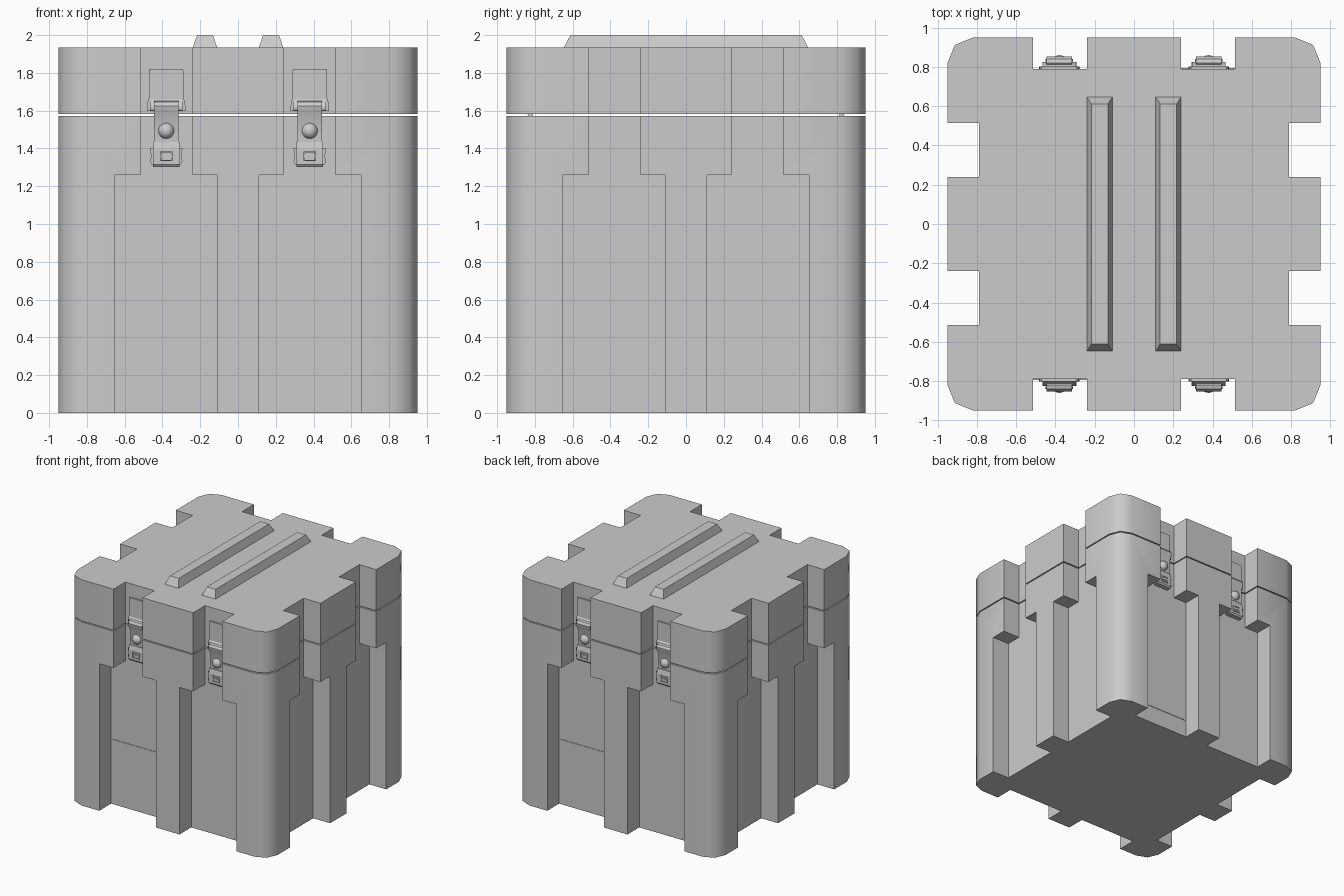
import bpy, bmesh, math
from mathutils import Vector

if "Cube" in bpy.data.objects:
    bpy.data.objects.remove(bpy.data.objects["Cube"])

WALL = 0.79   # recessed wall distance from the centre


def finish(name, bm, angle=None):
    bmesh.ops.recalc_face_normals(bm, faces=bm.faces)
    me = bpy.data.meshes.new(name)
    bm.to_mesh(me)
    bm.free()
    ob = bpy.data.objects.new(name, me)
    bpy.context.collection.objects.link(ob)
    if angle:
        smooth(ob, angle)
    return ob


def smooth(ob, angle):
    bpy.ops.object.select_all(action='DESELECT')
    ob.select_set(True)
    bpy.context.view_layer.objects.active = ob
    bpy.ops.object.shade_smooth_by_angle(angle=math.radians(angle))


def prism(bm, pts, offset):
    """Closed prism from a 3D polygon swept along offset."""
    a = [bm.verts.new(p) for p in pts]
    b = [bm.verts.new(Vector(p) + Vector(offset)) for p in pts]
    bm.faces.new(a)
    bm.faces.new(b[::-1])
    for i in range(len(a)):
        j = (i + 1) % len(a)
        bm.faces.new((a[i], b[i], b[j], a[j]))


# Cutter: stepped recesses, two on each of the four sides
bm = bmesh.new()
for c in (-1, 1):
    step = [(0.11, -0.1), (0.65, -0.1), (0.65, 1.26), (0.515, 1.26),
            (0.515, 2.2), (0.24, 2.2), (0.24, 1.26), (0.11, 1.26)]
    for s in (-1, 1):
        prism(bm, [(c * u, s * WALL, z) for u, z in step], (0, s * 0.4, 0))
        prism(bm, [(s * WALL, c * u, z) for u, z in step], (s * 0.4, 0, 0))
cutter = finish("recess_cutter", bm)
cutter.hide_render = True
cutter.hide_viewport = False

# Crate body and lid: chamfer-rounded blocks with the recesses removed
corner = [(0.95, 0.82), (0.912, 0.912), (0.82, 0.95)]
outline = []
for k in range(4):
    for x, y in corner:
        for _ in range(k):
            x, y = -y, x
        outline.append((x, y))
for name, z0, z1 in (("crate_body", 0, 1.573), ("crate_lid", 1.582, 1.935)):
    bm = bmesh.new()
    prism(bm, [(x, y, z0) for x, y in outline], (0, 0, z1 - z0))
    ob = finish(name, bm)
    mod = ob.modifiers.new("recesses", 'BOOLEAN')
    mod.operation, mod.solver, mod.object = 'DIFFERENCE', 'EXACT', cutter
    bpy.context.view_layer.objects.active = ob
    bpy.ops.object.modifier_apply(modifier=mod.name)
    smooth(ob, 50)
bpy.data.objects.remove(cutter)

# Lid ridges: tapered bars
for s in (-1, 1):
    bm = bmesh.new()
    bmesh.ops.create_cube(bm, size=2)
    for v in bm.verts:
        top = v.co.z > 0
        v.co = (s * 0.175 + v.co.x * (0.042 if top else 0.065),
                v.co.y * (0.612 if top else 0.647), 2.0 if top else 1.934)
    finish("lid_ridge", bm)


def front_part(name, cx, s, prof, d0, d1, angle=None):
    """Part drawn in (across, height), sticking out from depth d0 to d1."""
    bm = bmesh.new()
    prism(bm, [(cx + u, s * (WALL + d0), z) for u, z in prof], (0, s * (d1 - d0), 0))
    return finish(name, bm, angle)


def side_part(name, cx, s, prof, half, angle=None):
    """Part drawn in (depth, height), swept across the latch width."""
    bm = bmesh.new()
    prism(bm, [(cx - half, s * (WALL + d), z) for d, z in prof], (2 * half, 0, 0))
    return finish(name, bm, angle)


def rect(w, z0, z1):
    return [(-w, z0), (w, z0), (w, z1), (-w, z1)]


def latch(cx, s):
    # Keeper plate with flared foot
    front_part("latch_keeper_plate", cx, s,
               [(-0.103, 1.598), (0.103, 1.598), (0.1, 1.64), (0.092, 1.67), (0.09, 1.82),
                (-0.09, 1.82), (-0.092, 1.67), (-0.1, 1.64)], -0.005, 0.012)
    side_part("latch_keeper_lip", cx, s,
              [(0.0, 1.6), (0.03, 1.6), (0.036, 1.61), (0.034, 1.625), (0.012, 1.66), (0, 1.66)],
              0.085, 40)
    # Strap hooked over the keeper
    side_part("latch_strap", cx, s,
              [(0.01, 1.635), (0.03, 1.65), (0.05, 1.645), (0.062, 1.625), (0.058, 1.6),
               (0.04, 1.565), (0.038, 1.44), (0.018, 1.44), (0.018, 1.565), (0.03, 1.6)],
              0.065, 40)
    # Round pivot knob
    bm = bmesh.new()
    bmesh.ops.create_uvsphere(bm, u_segments=20, v_segments=12, radius=0.043)
    bmesh.ops.translate(bm, verts=bm.verts, vec=(cx, s * (WALL + 0.027), 1.493))
    finish("latch_knob", bm, 60)
    # Lever base, tapered collar and side tabs
    side_part("latch_base", cx, s,
              [(-0.005, 1.302), (0.04, 1.302), (0.05, 1.315), (0.05, 1.395),
               (0.042, 1.435), (-0.005, 1.435)], 0.07)
    front_part("latch_collar", cx, s,
               [(-0.07, 1.43), (0.07, 1.43), (0.052, 1.455), (-0.052, 1.455)], -0.005, 0.035)
    front_part("latch_side_tabs", cx, s,
               [(-0.075, 1.312), (0.075, 1.312), (0.086, 1.33), (0.08, 1.36), (0.086, 1.4),
                (-0.086, 1.4), (-0.08, 1.36), (-0.086, 1.33)], 0.005, 0.035)
    # Little framed window on the lever
    for z0, z1 in ((1.333, 1.34), (1.378, 1.385)):
        front_part("latch_window_rail", cx, s, rect(0.033, z0, z1), 0.045, 0.058)
    for e in (-1, 1):
        front_part("latch_window_post", cx + e * 0.029, s, rect(0.004, 1.34, 1.378), 0.045, 0.058)
    front_part("latch_window_bar", cx, s, rect(0.025, 1.353, 1.367), 0.045, 0.055)


for side in (-1, 1):
    for centre in (-0.38, 0.38):
        latch(centre, side)
    # Flat label plate, on diagonally opposite recesses
    front_part("label_plate", side * 0.38, side, rect(0.26, 0.15, 0.557), -0.004, 0.004)
